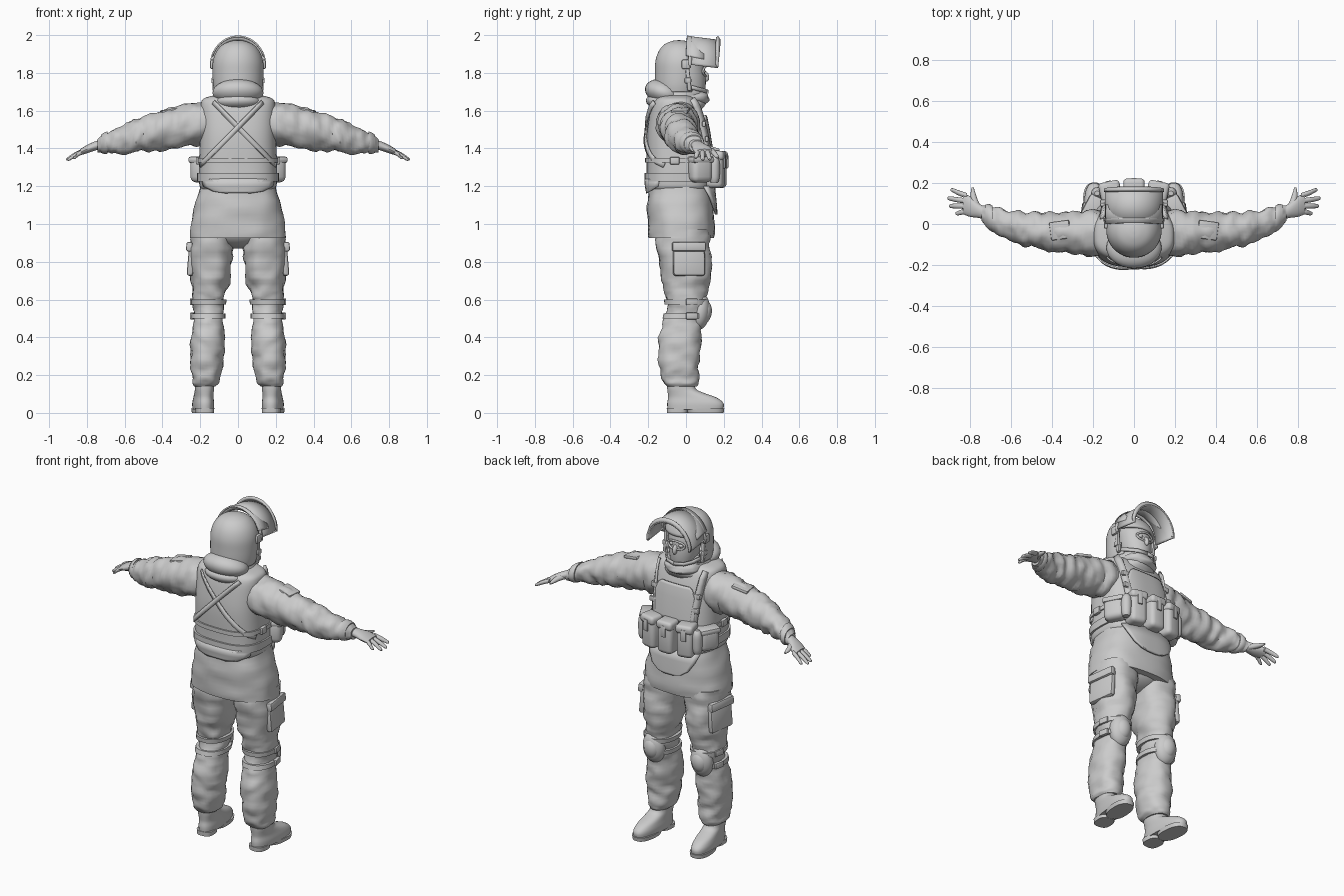
import bpy, bmesh, math
from mathutils import Vector, Matrix, noise

if "Cube" in bpy.data.objects:
    bpy.data.objects.remove(bpy.data.objects["Cube"])

def finish(name, bm, solid=0):
    bmesh.ops.recalc_face_normals(bm, faces=bm.faces)
    me = bpy.data.meshes.new(name)
    bm.to_mesh(me)
    bm.free()
    ob = bpy.data.objects.new(name, me)
    bpy.context.collection.objects.link(ob)
    if solid:
        m = ob.modifiers.new("thickness", 'SOLIDIFY')
        m.thickness, m.offset = solid, 0
    return ob

def mirror(ob):
    other = ob.copy()
    other.data = ob.data.copy()
    other.data.transform(Matrix.Scale(-1, 4, (1, 0, 0)))
    other.data.flip_normals()
    other.name = ob.name + "_left"
    ob.name += "_right"
    bpy.context.collection.objects.link(other)
    return ob

def spline(rows, steps):
    out = []
    for i in range(len(rows) - 1):
        a, b, c, d = (rows[max(0, min(len(rows) - 1, i + k))] for k in (-1, 0, 1, 2))
        for s in range(steps):
            t = s / steps
            out.append([q + .5 * t * (r - p + t * (2*p - 5*q + 4*r - w + t * (3*(q - r) + w - p)))
                        for p, q, r, w in zip(a, b, c, d)])
    return out + [list(rows[-1])]

def loft(name, rows, axis=2, e=2.0, n=32, steps=4, wrinkle=0, freq=14, drop=None, solid=0):
    """Rows are (x, y, z, radius, radius); rings lie square to the axis."""
    bm, rings = bmesh.new(), []
    u, v = [i for i in range(3) if i != axis]
    for r in spline(rows, steps):
        ring = []
        for k in range(n):
            a = math.tau * k / n
            c, s = math.cos(a), math.sin(a)
            p, d = Vector(r[:3]), Vector((0, 0, 0))
            d[u] = math.copysign(abs(c) ** (2 / e), c) * r[3]
            d[v] = math.copysign(abs(s) ** (2 / e), s) * r[4]
            q = p + d
            if wrinkle:
                f = q * freq
                f[axis] *= 1.7
                q += d.normalized() * wrinkle * (noise.noise(f) + .4 * noise.noise(f * 2.3))
            ring.append(bm.verts.new(q))
        rings.append(ring)
    for a, b in zip(rings, rings[1:]):
        for k in range(n):
            bm.faces.new((a[k], a[(k+1) % n], b[(k+1) % n], b[k]))
    if not drop:
        bm.faces.new(rings[0])
    bm.faces.new(rings[-1])
    if drop:
        bmesh.ops.delete(bm, geom=[f for f in bm.faces if drop(f.calc_center_median())], context='FACES')
    return finish(name, bm, solid)

def box(name, loc, size, rot=(0, 0, 0), bevel=.01, seg=2):
    bm = bmesh.new()
    bmesh.ops.create_cube(bm, size=1, matrix=Matrix.Diagonal((*size, 1)))
    bmesh.ops.bevel(bm, geom=bm.edges[:], offset=bevel, segments=seg, profile=.5, affect='EDGES')
    R = Matrix.Rotation
    bm.transform(Matrix.Translation(loc) @ R(math.radians(rot[2]), 4, 'Z') @
                 R(math.radians(rot[1]), 4, 'Y') @ R(math.radians(rot[0]), 4, 'X'))
    return finish(name, bm)

def ball(name, loc, size, tilt=0):
    bm = bmesh.new()
    bmesh.ops.create_uvsphere(bm, u_segments=28, v_segments=16, radius=1)
    bm.transform(Matrix.Translation(loc) @ Matrix.Rotation(math.radians(tilt), 4, 'X') @ Matrix.Diagonal((*size, 1)))
    return finish(name, bm)

def grid(name, pts, solid):
    bm = bmesh.new()
    vs = [[bm.verts.new(p) for p in row] for row in pts]
    for a, b in zip(vs, vs[1:]):
        for k in range(len(a) - 1):
            bm.faces.new((a[k], a[k+1], b[k+1], b[k]))
    return finish(name, bm, solid)

def section(rows, z):
    for a, b in zip(rows, rows[1:]):
        if a[2] <= z <= b[2]:
            t = (z - a[2]) / (b[2] - a[2])
            return [p + (q - p) * t for p, q in zip(a, b)]
    return rows[0] if z < rows[0][2] else rows[-1]

def on(rows, x, z, side, off=.008, e=2.8):
    r = section(rows, z)
    k = max(0, 1 - min(1, abs(x) / r[3]) ** e) ** (1 / e)
    return Vector((x, r[1] + side * (r[4] * k + off), z))

def strap(name, pts, width, solid=.008):
    rows = []
    for i, p in enumerate(pts):
        t = pts[min(i + 1, len(pts) - 1)] - pts[max(i - 1, 0)]
        s = t.cross(Vector((p.x, p.y + .04, 0))).normalized() * width / 2
        rows.append((p - s, p + s))
    return grid(name, rows, solid)

def band(name, rows, z0, z1, off, e=2.8):
    rs = [section(rows, z) for z in (z0, z1)]
    return loft(name, [r[:3] + [r[3] + off, r[4] + off] for r in rs], e=e, steps=1)

# Jacket skirt and armoured vest
skirt = [(0, -.025, .925, .253, .172), (0, -.025, 1.0, .248, .176), (0, -.03, 1.1, .228, .175),
         (0, -.03, 1.2, .2, .165), (0, -.03, 1.3, .19, .16)]
vest = [(0, -.035, 1.185, .195, .165), (0, -.035, 1.21, .205, .173), (0, -.035, 1.3, .207, .173),
        (0, -.045, 1.45, .202, .165), (0, -.05, 1.56, .2, .147), (0, -.055, 1.635, .197, .125),
        (0, -.055, 1.665, .18, .105), (0, -.055, 1.68, .13, .085)]
loft("jacket_skirt", skirt, e=2.5, n=48, wrinkle=.007, freq=9)
loft("armour_vest", vest, e=2.8, n=48)
for nm, outline, rows, side, off in (
        ("groin_flap", [(1.05, .03), (1.06, .075), (1.09, .12), (1.14, .15), (1.2, .17)], skirt, 1, .012),
        ("back_flap", [(1.165, .06), (1.175, .13), (1.2, .18), (1.24, .19)], vest, -1, .006),
        ("chest_plate", [(1.37, .13), (1.39, .14), (1.5, .135), (1.56, .11), (1.575, .09)], vest, 1, .01)):
    grid(nm, [[on(rows, w * (i / 8 - 1), z, side, off) for i in range(17)] for z, w in outline], .014)

# Webbing: belts, crossed back straps, shoulder straps
band("upper_belt", vest, 1.325, 1.35, .009)
band("lower_belt", vest, 1.225, 1.27, .011)
for s in (1, -1):
    line = [(s * (.13 - .33 * t), 1.645 - .335 * t) for t in [i / 16 for i in range(17)]]
    strap("crossed_back_strap", [on(vest, x, z, -1, .009 + .002 * s) for x, z in line], .026)
mirror(strap("shoulder_strap", [on(vest, .155 - .025 * i / 8, 1.66 - .3 * i / 8, 1) for i in range(9)], .04, .014))
for z in (1.45, 1.53):
    mirror(box("strap_buckle", on(vest, .14, z, 1, .014), (.05, .018, .03), bevel=.005))
mirror(box("side_buckle", (.208, -.06, 1.335), (.03, .05, .04), bevel=.006))

# Pouches across the belly
for x, turn in ((-.115, 12), (0, 0), (.115, -12)):
    y = .168 - abs(x) * .12
    box("magazine_pouch", (x, y, 1.285), (.098, .095, .19), (0, 0, turn), .025, 3)
    box("pouch_flap", (x, y + .004, 1.362), (.104, .1, .05), (0, 0, turn), .018, 3)
    box("pouch_tab", (x - math.sin(math.radians(turn)) * .05, y + .05, 1.33), (.03, .012, .07), (0, 0, turn), .004)
mirror(box("side_pouch", (.197, .075, 1.285), (.085, .12, .13), (0, 0, 28), .03, 3))
mirror(box("side_pouch_flap", (.199, .076, 1.34), (.09, .126, .035), (0, 0, 28), .014))
mirror(loft("grenade", [(.18, .15, 1.22, .02, .02), (.18, .15, 1.25, .028, .028), (.18, .15, 1.33, .028, .028),
                        (.18, .15, 1.36, .012, .012)], n=16))

# Sleeves
mirror(loft("sleeve", [(.1, -.045, 1.53, .1, .1), (.2, -.042, 1.53, .112, .115), (.3, -.045, 1.515, .102, .11),
                       (.4, -.038, 1.495, .092, .105), (.5, -.028, 1.478, .085, .094), (.58, -.015, 1.458, .077, .083),
                       (.66, .012, 1.437, .065, .064), (.72, .04, 1.425, .052, .046), (.745, .052, 1.42, .04, .036)],
            axis=0, steps=6, wrinkle=.015, freq=13))
mirror(loft("cuff", [(.69, .026, 1.431, .062, .058), (.705, .033, 1.428, .064, .058),
                     (.725, .042, 1.424, .053, .048)], axis=0, steps=2))
mirror(box("sleeve_pocket", (.36, -.03, 1.6), (.1, .09, .02), (0, 11, -8), .008))

# Hands
mirror(loft("palm", [(.72, .05, 1.424, .03, .024), (.76, .066, 1.412, .036, .024), (.8, .085, 1.396, .05, .022),
                     (.835, .098, 1.38, .05, .016)], axis=0, n=20))
for y0, x1, y1, z1 in ((.138, .895, .165, 1.352), (.112, .91, .125, 1.342), (.087, .903, .088, 1.34), (.063, .872, .052, 1.35)):
    mirror(loft("finger", [(.815, y0, 1.388, .013, .013), ((.815 + x1) / 2, (y0 + y1) / 2, (1.392 + z1) / 2, .0125, .0125),
                           (x1 - .01, y1, z1 + .004, .01, .009), (x1, y1, z1, .004, .004)], axis=0, n=12))
mirror(loft("thumb", [(.76, .075, 1.408, .02, .018), (.778, .115, 1.402, .017, .015), (.785, .15, 1.396, .012, .011),
                      (.787, .178, 1.392, .005, .005)], axis=1, n=12))

# Trousers
leg = [(.175, -.03, .14, .055, .075), (.17, -.032, .17, .074, .097), (.168, -.036, .25, .083, .105),
       (.16, -.036, .36, .09, .113), (.158, -.02, .47, .08, .102), (.156, .0, .55, .078, .1),
       (.153, .0, .62, .085, .108), (.145, -.002, .72, .105, .128), (.14, -.01, .85, .115, .143), (.135, -.015, .97, .115, .14)]
mirror(loft("trouser_leg", leg, steps=6, e=2.2, wrinkle=.014, freq=11))
ball("seat", (0, -.015, .97), (.19, .14, .1))
mirror(box("cargo_pocket", (.238, .015, .81), (.035, .17, .17), (0, -5, 8), .014))
mirror(box("cargo_pocket_flap", (.246, .015, .88), (.034, .18, .05), (0, -5, 8), .01))

# Knee pads
mirror(ball("knee_pad", (.16, .075, .535), (.068, .052, .095), -6))
mirror(ball("knee_cap", (.16, .092, .535), (.05, .045, .065), -6))
for z in (.5, .575):
    mirror(band("knee_strap", leg, z, z + .026, .011, 2.2))
    mirror(box("knee_buckle", (.24, .03, z + .013), (.02, .06, .035), (0, 0, 12), .005))

# Boots
def boot_part(name, rows, e):
    ob = loft(name, rows, e=e, steps=3)
    ob.data.transform(Matrix.Translation((.18, 0, 0)) @ Matrix.Rotation(math.radians(-5), 4, 'Z'))
    mirror(ob)
boot_part("boot", [(0, .05, .018, .054, .148), (0, .05, .05, .056, .15), (0, .035, .08, .052, .13),
                   (0, .0, .105, .05, .097), (0, -.025, .13, .05, .075), (0, -.03, .19, .052, .075)], 2.4)
boot_part("boot_sole", [(0, .105, 0, .054, .095), (0, .105, .024, .058, .099)], 2.4)
boot_part("boot_heel", [(0, -.045, 0, .048, .055), (0, -.045, .026, .05, .057)], 2.8)

# Collar, hood and masked head
loft("collar", [(0, -.045, 1.6, .15, .125), (0, -.045, 1.64, .14, .145), (0, -.04, 1.67, .125, .145),
                (0, -.04, 1.7, .115, .135), (0, -.035, 1.73, .09, .11)], wrinkle=.014, freq=11)
loft("scarf_roll", [(0, .01, 1.635, .09, .09), (0, .012, 1.655, .11, .112), (0, .012, 1.68, .108, .108),
                    (0, .01, 1.705, .085, .085)], wrinkle=.012, freq=13)
ball("hood", (0, -.115, 1.695), (.135, .105, .068), -18)
ball("hood_fold", (0, -.125, 1.645), (.12, .088, .045), -8)
loft("masked_head", [(0, .015, 1.65, .07, .07), (0, .02, 1.7, .072, .08), (0, .015, 1.75, .083, .09),
                     (0, .01, 1.8, .09, .092), (0, .0, 1.87, .092, .09), (0, -.01, 1.92, .06, .06)])
rim = [(.055 * math.cos(a), .105 - 5 * (.055 * math.cos(a)) ** 2, 1.808 + .026 * math.sin(a))
       for a in [math.tau * i / 24 for i in range(24)]]
cu = bpy.data.curves.new("eye_opening_rim", 'CURVE')
cu.dimensions, cu.bevel_depth, cu.bevel_resolution = '3D', .006, 2
sp = cu.splines.new('POLY')
sp.points.add(len(rim) - 1)
for p, c in zip(sp.points, rim):
    p.co = (*c, 1)
sp.use_cyclic_u = True
bpy.context.collection.objects.link(bpy.data.objects.new("eye_opening_rim", cu))
ball("nose", (0, .105, 1.782), (.014, .017, .028), 15)
mirror(ball("eye", (.03, .091, 1.808), (.015, .012, .01)))

# Helmet shell with open face, ear guards and chin straps
loft("helmet", [(0, -.04, 1.70, .118, .112), (0, -.037, 1.74, .125, .12), (0, -.033, 1.8, .128, .124),
                (0, -.03, 1.86, .126, .125), (0, -.032, 1.91, .108, .107), (0, -.035, 1.945, .076, .075),
                (0, -.037, 1.962, .035, .035), (0, -.037, 1.966, .004, .004)],
     n=48, drop=lambda c: c.z < 1.855 and c.y > .015 + .2 * max(0, 1.78 - c.z), solid=.014)
mirror(box("helmet_side_rail", (.126, .012, 1.775), (.02, .022, .14), (6, 0, 0), .006))
mirror(box("visor_hinge", (.137, .0, 1.845), (.02, .045, .05), bevel=.008))
mirror(box("helmet_clip", (.13, .01, 1.76), (.022, .035, .03), bevel=.006))
chin = [Vector((.115, .01, 1.73)), Vector((.092, .06, 1.715)), Vector((.055, .1, 1.705)), Vector((0, .115, 1.7))]
mirror(strap("chin_strap", chin, .02))
box("helmet_rear_stud", (0, -.085, 1.935), (.025, .02, .015), (35, 0, 0), .004)

# Raised visor: curved shield, rear frame and edge rims
def arch(name, y0, y1, rx, rz, a0, solid):
    angs = [math.radians(a0 + (180 - 2 * a0) * i / 36) for i in range(37)]
    grid(name, [[(rx * math.cos(a), y + (1 - math.sin(a)) * -.008, 1.845 + rz * math.sin(a) - .02 * t)
                 for a in angs] for t, y in ((0, y0), (.5, (y0 + y1) / 2), (1, y1))], solid)
arch("visor_shield", .02, .178, .138, .145, 0, .009)
arch("visor_frame", .005, .1, .143, .149, 18, .008)
arch("visor_rear_rim", .02, .034, .14, .148, 0, .016)
arch("visor_front_rim", .164, .178, .14, .147, 0, .014)

# Smooth shading with crisp edges
for ob in bpy.context.scene.objects:
    if ob.type == 'MESH':
        ob.select_set(True)
        bpy.context.view_layer.objects.active = ob
bpy.ops.object.shade_smooth_by_angle(angle=math.radians(40))
